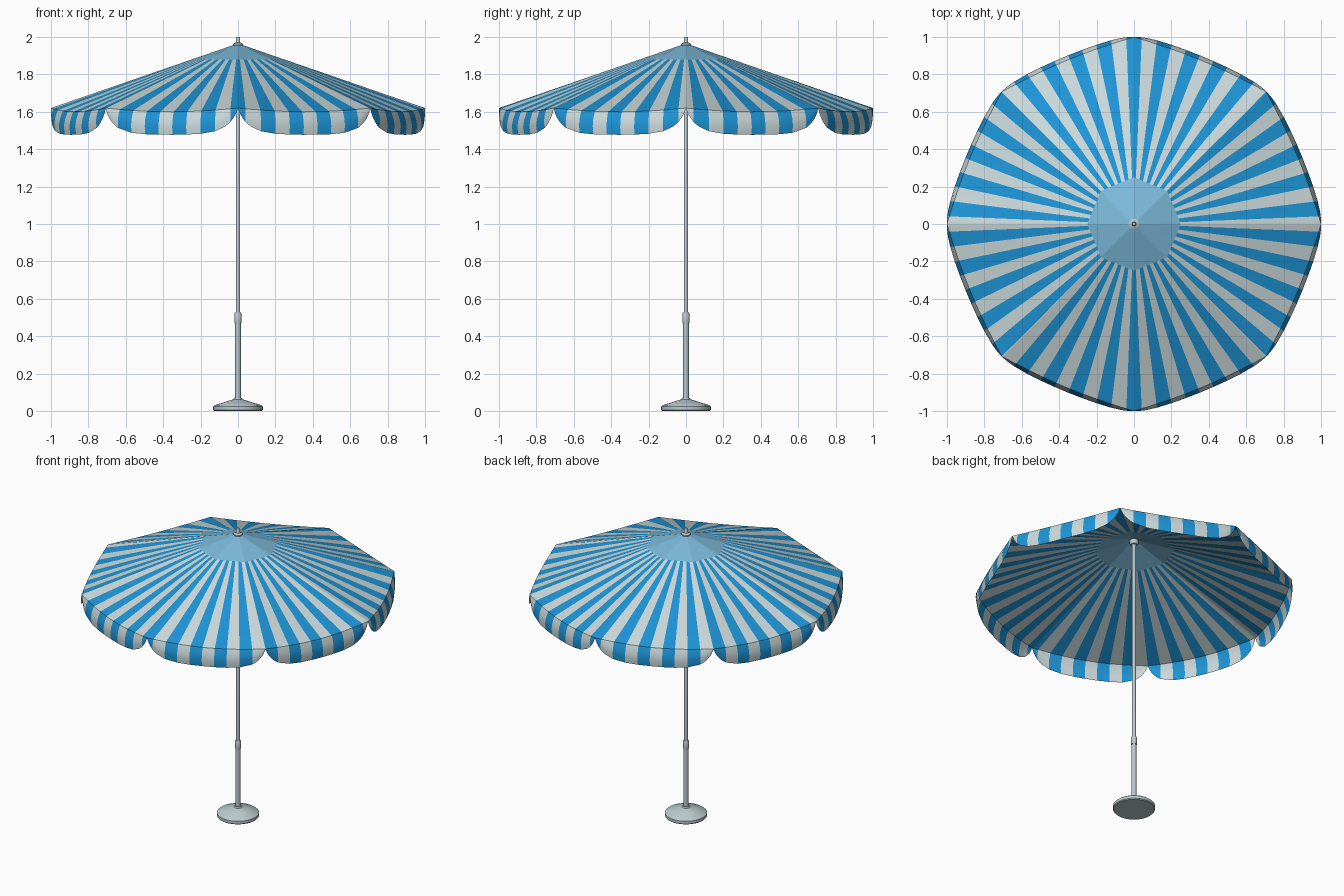
import bpy, bmesh, math

if "Cube" in bpy.data.objects:
    bpy.data.objects.remove(bpy.data.objects["Cube"])

def material(name, rgb):
    m = bpy.data.materials.new(name)
    m.diffuse_color = (*rgb, 1)
    m.use_nodes = True
    m.node_tree.nodes["Principled BSDF"].inputs["Base Color"].default_value = m.diffuse_color
    return m

WHITE = material("pale_cloth", (0.60, 0.70, 0.71))
BLUE = material("blue_cloth", (0.012, 0.30, 0.68))
LIGHT = material("light_blue_cloth", (0.20, 0.49, 0.70))
METAL = material("grey_metal", (0.50, 0.60, 0.63))

def finish(name, bm, mats, angle):
    me = bpy.data.meshes.new(name)
    bm.to_mesh(me)
    bm.free()
    for m in mats:
        me.materials.append(m)
    ob = bpy.data.objects.new(name, me)
    bpy.context.collection.objects.link(ob)
    bpy.ops.object.select_all(action='DESELECT')
    ob.select_set(True)
    bpy.context.view_layer.objects.active = ob
    bpy.ops.object.shade_smooth_by_angle(angle=math.radians(angle))
    return ob

def lathe(name, profile, sides=32):
    """Spin a closed (r, z) profile around the z axis."""
    bm = bmesh.new()
    rings = [[bm.verts.new((r * math.cos(2 * math.pi * i / sides),
                            r * math.sin(2 * math.pi * i / sides), z))
              for i in range(sides)] for r, z in profile]
    for a, b in zip(rings, rings[1:]):
        for i in range(sides):
            j = (i + 1) % sides
            bm.faces.new((a[i], a[j], b[j], b[i]))
    bm.faces.new(rings[0][::-1])
    bm.faces.new(rings[-1])
    return finish(name, bm, [METAL], 35)

# stand, lower tube, collar, pole and hub
lathe("base", [(0.128, 0), (0.133, 0.005), (0.133, 0.024), (0.125, 0.031),
               (0.06, 0.052), (0.025, 0.062), (0.02, 0.07)], 40)
lathe("lower_tube", [(0.015, 0.06), (0.015, 0.48)], 20)
lathe("collar", [(0.018, 0.47), (0.019, 0.475), (0.019, 0.52), (0.016, 0.526)], 20)
lathe("pole", [(0.012, 0.5), (0.012, 1.995), (0.009, 2.0)], 20)
lathe("top_hub", [(0.022, 1.925), (0.028, 1.935), (0.028, 1.962), (0.014, 1.97)], 24)

# canopy: eight panels, radial stripes, scalloped valance
STEP = 360 / 76
HALF = math.radians(22.5)
angles = {round((90 + STEP * (k + 0.5)) % 360, 2) for k in range(76)}
for k in range(8):
    for d in (-4, -2.8, -1.7, -0.8, 0, 0.8, 1.7, 2.8, 4):
        angles.add(round((45 * k + d) % 360, 2))
angles = sorted(angles)
angles = [a for i, a in enumerate(angles) if i == 0 or a - angles[i - 1] > 0.05]

CLOTH = [0.014, 0.12, 0.25, 0.4, 0.55, 0.7, 0.85, 0.95, 1.0]   # fraction of rib length
VALANCE = [0.12, 0.35, 0.65, 1.0]                            # fraction of drop

def column(deg):
    """Points from the apex to the hem at one direction."""
    t = math.radians((deg % 45) - 22.5)
    u = abs(t) / HALF
    bow = 1 - u ** 2
    chord = math.cos(HALF) / math.cos(t)
    drop = 0.12 * max(0.0, 1 - u ** 6) ** 0.8
    pts = []
    for f in CLOTH:
        r = f * (chord + 0.022 * bow * f ** 4)
        z = 1.965 - 0.345 * f - 0.02 * bow * f ** 3
        pts.append((r, z))
    r0, z0 = pts[-1]
    for v in VALANCE:
        pts.append((r0 + 0.022 * (1 - u ** 6) * math.sin(v * 2.3), z0 - 0.003 * v - drop * v))
    a = math.radians(deg)
    return [(r * math.cos(a), r * math.sin(a), z) for r, z in pts]

bm = bmesh.new()
cols = [[bm.verts.new(p) for p in column(a)] for a in angles]
for i, a in enumerate(angles):
    nxt = angles[(i + 1) % len(angles)]
    mid = a + ((nxt - a) % 360) / 2
    stripe = 1 if round((mid - 90) / STEP) % 2 == 0 else 0
    c, d = cols[i], cols[(i + 1) % len(cols)]
    for k in range(len(c) - 1):
        f = bm.faces.new((c[k], c[k + 1], d[k + 1], d[k]))
        f.material_index = 2 if k < 2 else stripe
finish("canopy", bm, [WHITE, BLUE, LIGHT], 25)
